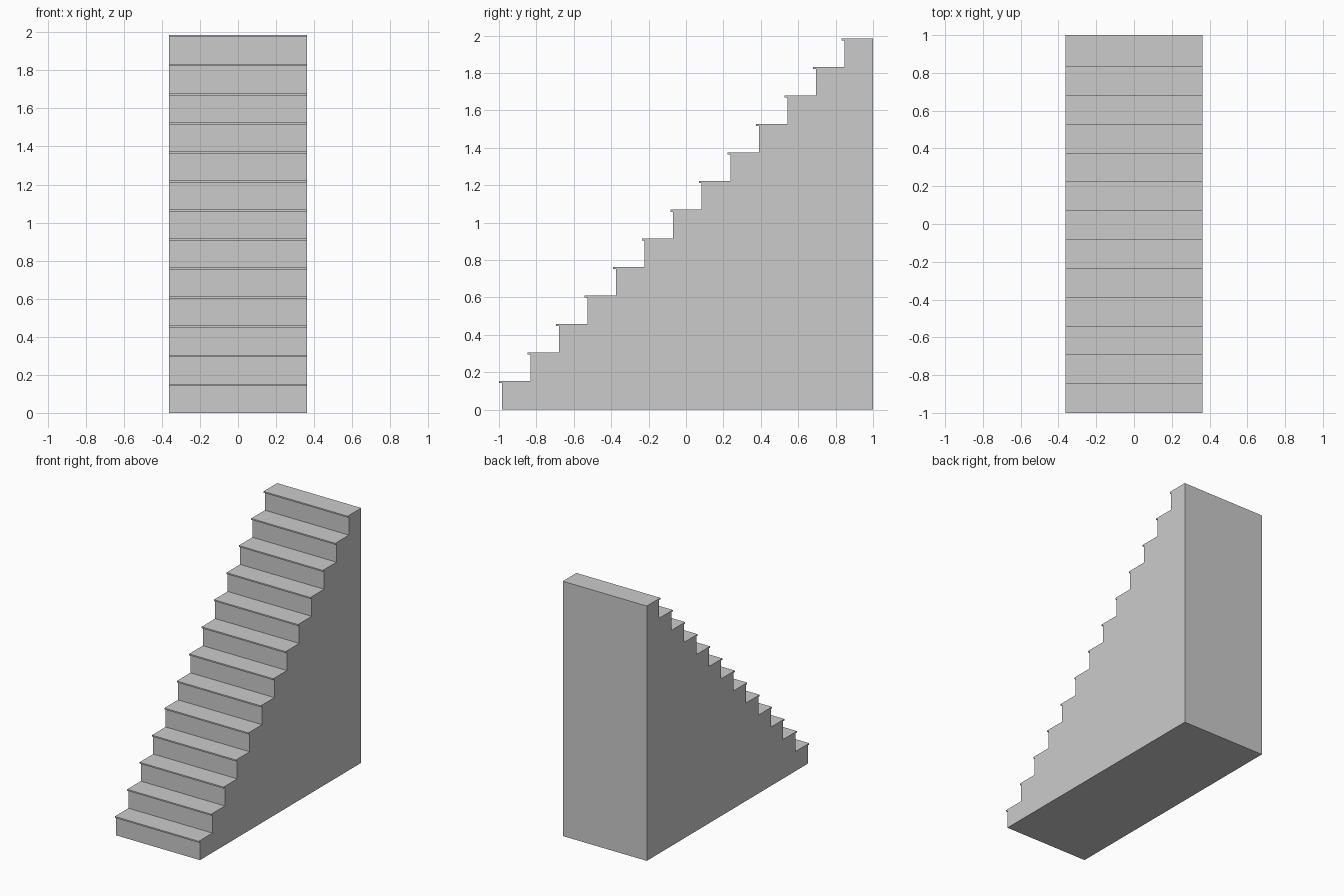
import bpy, bmesh

if "Cube" in bpy.data.objects:
    bpy.data.objects.remove(bpy.data.objects["Cube"])

STEPS = 13
PITCH = 0.1527      # rise and going of each step
NOSE = 0.015        # tread overhang
THICK = 0.011       # nosing thickness
HALF_W = 0.362

# Stepped side profile with a small nosing at each tread
profile = [(1.0, 0.0), (-1.0 + NOSE, 0.0)]
for i in range(STEPS):
    riser = -1.0 + NOSE + i * PITCH
    top = (i + 1) * PITCH
    back = 1.0 if i == STEPS - 1 else riser + PITCH
    profile += [(riser, top - THICK), (riser - NOSE, top - THICK),
                (riser - NOSE, top), (back, top)]

# Extrude the profile across the width
bm = bmesh.new()
side = bm.faces.new([bm.verts.new((-HALF_W, y, z)) for y, z in profile])
ext = bmesh.ops.extrude_face_region(bm, geom=[side], use_keep_orig=True)
moved = [g for g in ext["geom"] if isinstance(g, bmesh.types.BMVert)]
bmesh.ops.translate(bm, verts=moved, vec=(2 * HALF_W, 0, 0))
bmesh.ops.recalc_face_normals(bm, faces=bm.faces)

mesh = bpy.data.meshes.new("staircase")
bm.to_mesh(mesh)
bm.free()
bpy.context.collection.objects.link(bpy.data.objects.new("staircase", mesh))
